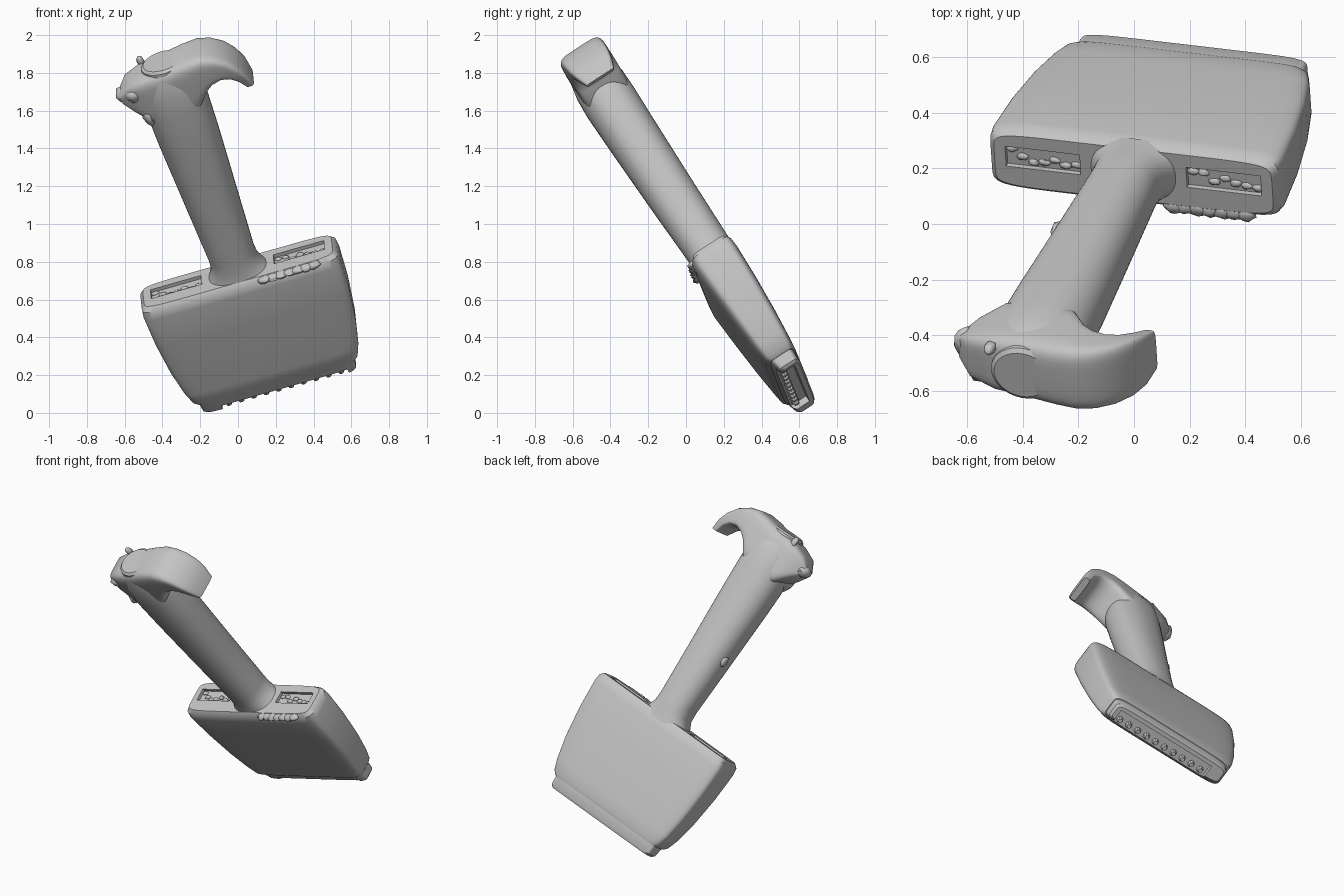
import bpy, bmesh, math, random
from mathutils import Matrix, Vector

random.seed(4)
if "Cube" in bpy.data.objects:
    bpy.data.objects.remove(bpy.data.objects["Cube"])

gray = bpy.data.materials.new("plain_gray")
gray.use_nodes = True
GRAY = (0.55, 0.55, 0.55, 1)
gray.diffuse_color = GRAY
gray.node_tree.nodes["Principled BSDF"].inputs["Base Color"].default_value = GRAY

# Tool frame: x across the head, y through its thickness, z up the handle
across = Vector((0.956, -0.112, 0.272)).normalized()
up = Vector((-0.277, -0.535, 0.798))
up = (up - across * up.dot(across)).normalized()
through = up.cross(across)
FRAME = Matrix((across, through, up)).transposed().to_4x4()
FRAME.translation = (0, 0.19, 0.75)


def finish(obj, angle=35):
    obj.data.materials.clear()
    obj.data.materials.append(gray)
    bpy.ops.object.select_all(action='DESELECT')
    obj.select_set(True)
    bpy.context.view_layer.objects.active = obj
    bpy.ops.object.shade_smooth_by_angle(angle=math.radians(angle))
    return obj


def add_mesh(name, bm):
    bmesh.ops.recalc_face_normals(bm, faces=bm.faces)
    mesh = bpy.data.meshes.new(name)
    bm.to_mesh(mesh)
    bm.free()
    obj = bpy.data.objects.new(name, mesh)
    bpy.context.collection.objects.link(obj)
    obj.matrix_world = FRAME
    return obj


def skin(name, rings_of_points):
    """Join equal rings of points into a closed tube."""
    bm = bmesh.new()
    rings = [[bm.verts.new(p) for p in ring] for ring in rings_of_points]
    for low, high in zip(rings, rings[1:]):
        for i in range(len(low)):
            j = (i + 1) % len(low)
            bm.faces.new((low[i], low[j], high[j], high[i]))
    bm.faces.new(rings[0])
    bm.faces.new(rings[-1])
    return add_mesh(name, bm)


def outline(power, count):
    """Rounded square of half size 1; a higher power has sharper corners."""
    for i in range(count):
        ang = math.tau * (i + 0.5) / count
        c, s = math.cos(ang), math.sin(ang)
        yield (math.copysign(abs(c) ** (2 / power), c),
               math.copysign(abs(s) ** (2 / power), s))


def loft(name, sections, power, count=64):
    """Sections are (height, half width, front, back)."""
    return skin(name, [
        [(u * w, (front + back) / 2 + v * (back - front) / 2, z)
         for u, v in outline(power, count)]
        for z, w, front, back in sections])


def box(bm, center, size):
    m = Matrix.Translation(center) @ Matrix.Diagonal((*size, 1))
    bmesh.ops.create_cube(bm, size=1, matrix=m)


def carve(obj, bm):
    cutter = add_mesh("cutter", bm)
    cutter.hide_render = True
    mod = obj.modifiers.new("carve", 'BOOLEAN')
    mod.operation = 'DIFFERENCE'
    mod.solver = 'EXACT'
    mod.object = cutter
    bpy.ops.object.select_all(action='DESELECT')
    obj.select_set(True)
    bpy.context.view_layer.objects.active = obj
    bpy.context.view_layer.update()
    bpy.ops.object.modifier_apply(modifier=mod.name)
    bpy.data.objects.remove(cutter)


def lumps(name, spots):
    """Rough irregular crumbs, each given as centre and radii."""
    bm = bmesh.new()
    for center, radii in spots:
        made = bmesh.ops.create_icosphere(
            bm, subdivisions=2, radius=1,
            matrix=Matrix.Translation(center) @ Matrix.Diagonal((*radii, 1)))
        for v in made["verts"]:
            v.co = Vector(center) + (v.co - Vector(center)) * random.uniform(0.85, 1.15)
    return finish(add_mesh(name, bm), 60)


# Wedge-shaped head with bowed sides and rounded shoulders
head = loft("head", [
    (-0.695, 0.435, -0.09, 0.066), (-0.67, 0.457, -0.106, 0.076),
    (-0.6, 0.482, -0.113, 0.084), (-0.45, 0.513, -0.125, 0.098),
    (-0.25, 0.537, -0.137, 0.111), (-0.06, 0.547, -0.146, 0.118),
    (-0.015, 0.542, -0.14, 0.115), (0.008, 0.522, -0.12, 0.1)], 8)

# Shallow rectangular pits on both shoulders
pits = bmesh.new()
for side in (-1, 1):
    box(pits, (side * 0.34, 0.005, 0.008), (0.28, 0.085, 0.04))
carve(head, pits)
finish(head)

# Crumbs inside the pits and along the front shoulder edge
spots = []
for side in (-1, 1):
    for i in range(7):
        spots.append(((side * (0.22 + 0.04 * i), random.uniform(-0.025, 0.035), -0.012),
                      (0.022, 0.014, 0.012)))
for i in range(7):
    spots.append(((0.14 + 0.045 * i, -0.135, -0.008), (0.04, 0.03, 0.018)))
lumps("shoulder_crumbs", spots)

# Stepped lip under the head, its lower front wall cut away
lip = loft("lower_lip", [
    (-0.77, 0.41, -0.058, 0.047), (-0.755, 0.425, -0.072, 0.058),
    (-0.67, 0.432, -0.095, 0.065)], 7)
slot = bmesh.new()
box(slot, (0.03, -0.08, -0.775), (0.7, 0.2, 0.08))
carve(lip, slot)
finish(lip)

# Row of blunt teeth in the slot
teeth = bmesh.new()
for i in range(10):
    x = -0.28 + i * 0.069
    m = Matrix.Translation((x, -0.045, -0.735)) @ Matrix.Rotation(math.pi, 4, 'X')
    bmesh.ops.create_cone(teeth, cap_ends=True, segments=8, radius1=0.03,
                          radius2=0.014, depth=0.05, matrix=m)
finish(add_mesh("teeth", teeth))

# Handle: small collar, widening grip, rounded top
handle = loft("handle", [
    (-0.03, 0.18, -0.125, 0.12), (0.02, 0.152, -0.12, 0.122),
    (0.06, 0.13, -0.117, 0.126), (0.12, 0.126, -0.118, 0.13),
    (0.5, 0.145, -0.128, 0.138), (0.9, 0.165, -0.135, 0.149),
    (1.12, 0.172, -0.137, 0.156), (1.23, 0.166, -0.13, 0.155),
    (1.33, 0.145, -0.11, 0.135), (1.365, 0.12, -0.095, 0.11)], 2.3, 48)
finish(handle)

# Hooked pommel: stations of upper point, lower point and half depth
stations = [
    ((-0.275, 1.27), (-0.265, 1.22), 0.05),
    ((-0.22, 1.335), (-0.215, 1.165), 0.09),
    ((-0.12, 1.37), (-0.14, 1.08), 0.117),
    ((0.0, 1.385), (0.0, 1.05), 0.128),
    ((0.12, 1.405), (0.12, 1.1), 0.132),
    ((0.2, 1.41), (0.18, 1.185), 0.132),
    ((0.27, 1.39), (0.22, 1.22), 0.13),
    ((0.335, 1.345), (0.27, 1.238), 0.126),
    ((0.385, 1.28), (0.315, 1.23), 0.12),
    ((0.415, 1.215), (0.355, 1.195), 0.108),
    ((0.43, 1.14), (0.385, 1.14), 0.085)]
rings = []
for top, bottom, depth in stations:
    top, bottom = Vector(top), Vector(bottom)
    mid, half = (top + bottom) / 2, (top - bottom) / 2
    rings.append([(mid.x + half.x * v, 0.014 + depth * u, mid.y + half.y * v)
                  for u, v in outline(5, 40)])
finish(skin("hooked_pommel", rings), 45)

# Round button on the pommel top
button = loft("pommel_button", [
    (1.33, 0.125, -0.1, 0.125), (1.38, 0.12, -0.095, 0.12),
    (1.392, 0.105, -0.08, 0.105)], 2, 32)
finish(button)

# Broken edge at the short end of the pommel
lumps("pommel_crumbs", [
    ((-0.255, 0.03, 1.25), (0.04, 0.06, 0.04)),
    ((-0.2, -0.04, 1.28), (0.05, 0.06, 0.045)),
    ((-0.155, -0.05, 1.13), (0.035, 0.06, 0.07)),
    ((-0.12, 0.1, 1.37), (0.02, 0.02, 0.035)),
    ((-0.137, 0.05, 0.5), (0.018, 0.03, 0.035))])
